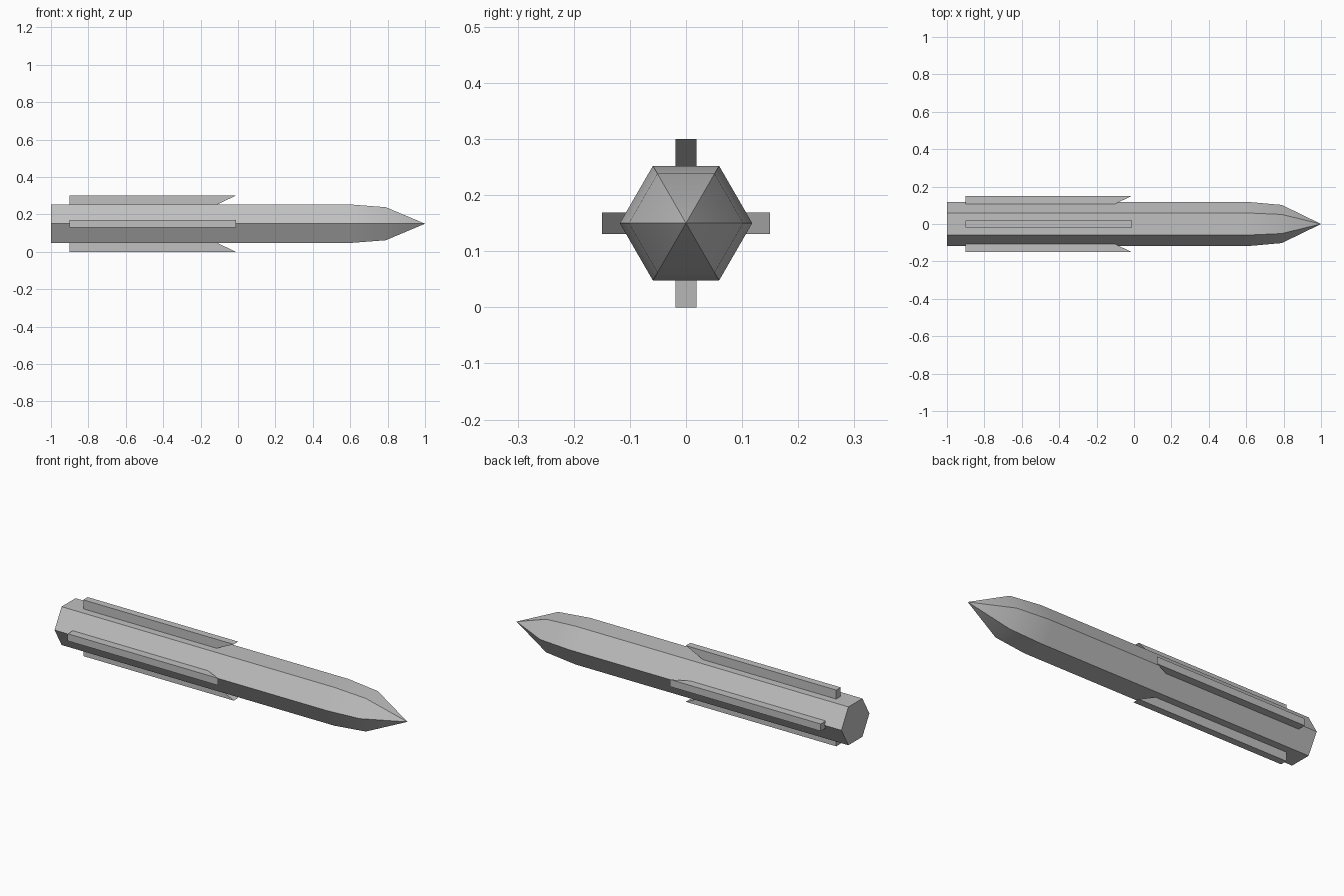
import bpy, bmesh, math
from mathutils import Matrix, Vector

cube = bpy.data.objects.get("Cube")
if cube:
    bpy.data.objects.remove(cube, do_unlink=True)

AXIS_Z = 0.15

grey = bpy.data.materials.new("light grey")
grey.use_nodes = True
colour = (0.53, 0.53, 0.53, 1)
grey.diffuse_color = colour
grey.node_tree.nodes["Principled BSDF"].inputs["Base Color"].default_value = colour


def finish(bm, name):
    bmesh.ops.recalc_face_normals(bm, faces=bm.faces)
    mesh = bpy.data.meshes.new(name)
    bm.to_mesh(mesh)
    bm.free()
    mesh.materials.append(grey)
    obj = bpy.data.objects.new(name, mesh)
    obj.location.z = AXIS_Z
    bpy.context.collection.objects.link(obj)
    return obj


# Six-sided hull: rings of (x, radius) bridged along the axis, then a pointed nose
SIDES = 6
bm = bmesh.new()
rings = []
for x, r in [(-1, 0.118), (0.58, 0.118), (0.61, 0.118), (0.79, 0.102)]:
    angles = [math.tau * i / SIDES for i in range(SIDES)]
    rings.append([bm.verts.new((x, r * math.cos(a), r * math.sin(a))) for a in angles])
tip = bm.verts.new((1, 0, 0))
bm.faces.new(rings[0])
for i in range(SIDES):
    j = (i + 1) % SIDES
    for a, b in zip(rings, rings[1:]):
        bm.faces.new((a[i], a[j], b[j], b[i]))
    bm.faces.new((rings[-1][i], rings[-1][j], tip))
hull = finish(bm, "hull")
bpy.ops.object.select_all(action='DESELECT')
hull.select_set(True)
bpy.context.view_layer.objects.active = hull
bpy.ops.object.shade_smooth_by_angle(angle=math.radians(30))

# Four strake fins: one side profile, extruded and turned about the hull axis
profile = [(-0.9, 0.07), (-0.18, 0.07), (-0.012, 0.15), (-0.9, 0.15)]
HALF_WIDTH = 0.019
for i, name in enumerate(["top_fin", "right_fin", "bottom_fin", "left_fin"]):
    bm = bmesh.new()
    face = bm.faces.new([bm.verts.new((x, -HALF_WIDTH, z)) for x, z in profile])
    side = bmesh.ops.extrude_face_region(bm, geom=[face])["geom"]
    verts = [v for v in side if isinstance(v, bmesh.types.BMVert)]
    bmesh.ops.translate(bm, verts=verts, vec=Vector((0, 2 * HALF_WIDTH, 0)))
    bmesh.ops.rotate(bm, verts=bm.verts, cent=(0, 0, 0),
                     matrix=Matrix.Rotation(i * math.pi / 2, 3, 'X'))
    finish(bm, name)
